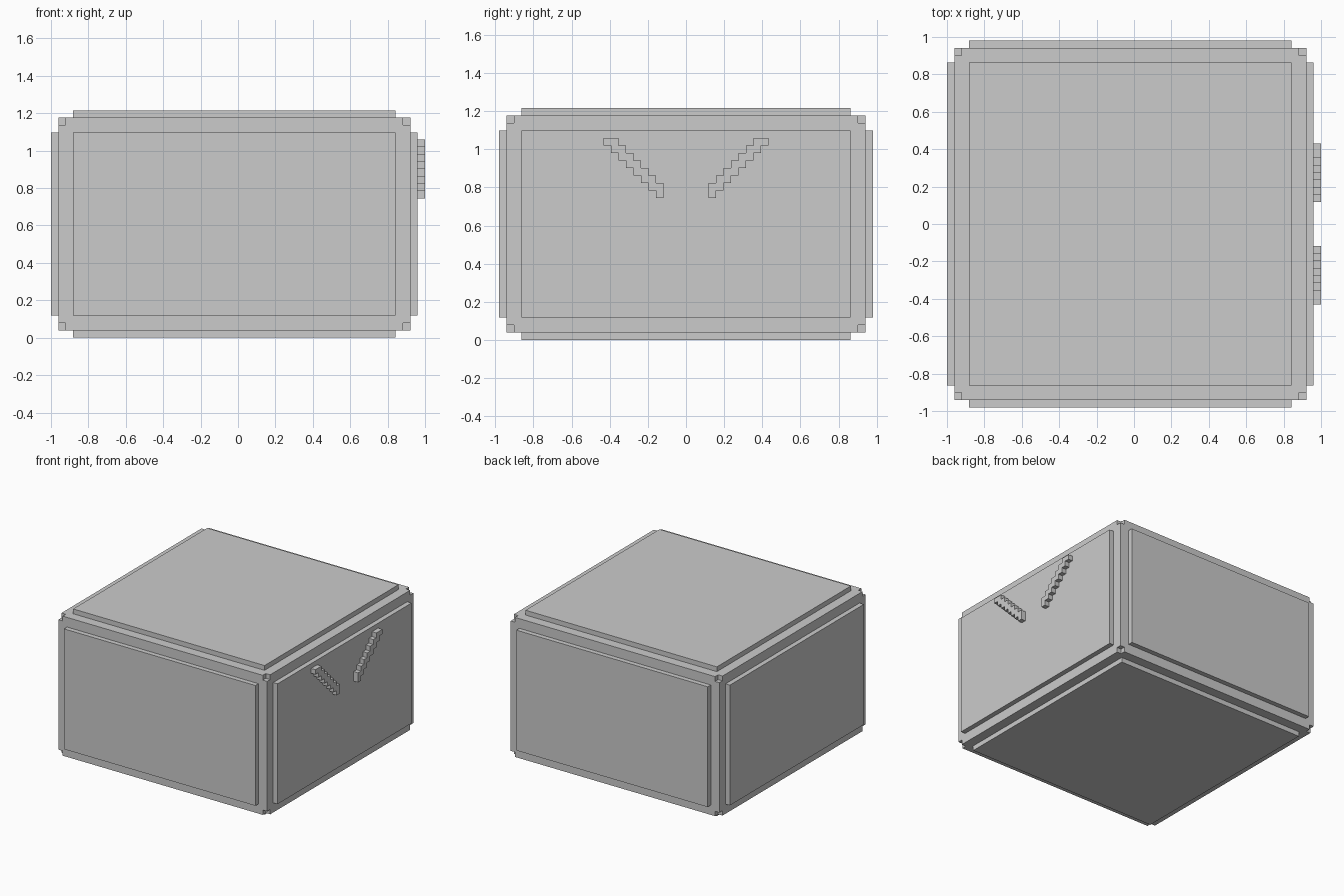
import bpy, bmesh

if "Cube" in bpy.data.objects:
    bpy.data.objects.remove(bpy.data.objects["Cube"])

U = 2 / 51  # one block unit


def finish(name, bm):
    bmesh.ops.recalc_face_normals(bm, faces=bm.faces)
    mesh = bpy.data.meshes.new(name)
    bm.to_mesh(mesh)
    bm.free()
    obj = bpy.data.objects.new(name, mesh)
    bpy.context.collection.objects.link(obj)
    return obj


def steps(lo, hi):
    """Slice positions: three one-unit layers at each end of an axis."""
    return [lo, lo + 1, lo + 2, lo + 3, hi - 3, hi - 2, hi - 1, hi]


def filled(cell):
    """Core block without its corner cubes, plus one inset panel per side."""
    if min(cell) < 0 or max(cell) > 6:
        return False
    depth = sorted(min(i, 6 - i) for i in cell)
    if depth[0] == 0:
        return depth[1] == 3
    return depth != [1, 1, 1]


# Body: stepped block with raised panels and notched corners
axes = [steps(-25.5, 24.5), steps(-25, 25), steps(0, 31)]
bm = bmesh.new()
verts = {}


def corner(key):
    if key not in verts:
        verts[key] = bm.verts.new([axes[a][key[a]] * U for a in range(3)])
    return verts[key]


for cell in ((i, j, k) for i in range(7) for j in range(7) for k in range(7)):
    if not filled(cell):
        continue
    for a in range(3):
        b, c = (a + 1) % 3, (a + 2) % 3
        for side in (0, 1):
            neighbour = list(cell)
            neighbour[a] += 2 * side - 1
            if filled(neighbour):
                continue
            quad = []
            for db, dc in ((0, 0), (1, 0), (1, 1), (0, 1)):
                key = list(cell)
                key[a] += side
                key[b] += db
                key[c] += dc
                quad.append(corner(tuple(key)))
            bm.faces.new(quad)
finish("body", bm)

# Brows: stair-stepped diagonal bars on the right side, mirrored across y
outline = [(0, 0)]
for i in range(1, 9):
    outline += [(i, i - 1), (i, i)]
for i in range(6, 0, -1):
    outline += [(i, i + 2), (i, i + 1)]
outline.append((0, 2))

bm = bmesh.new()
face = bm.faces.new([bm.verts.new((24.5 * U, (y + 3) * U, (z + 19) * U)) for y, z in outline])
front = bmesh.ops.extrude_face_region(bm, geom=[face], use_keep_orig=True)
bmesh.ops.translate(bm, vec=(U, 0, 0),
                    verts=[v for v in front["geom"] if isinstance(v, bmesh.types.BMVert)])
brows = finish("brows", bm)
mirror = brows.modifiers.new("mirror", 'MIRROR')
mirror.use_axis = (False, True, False)
